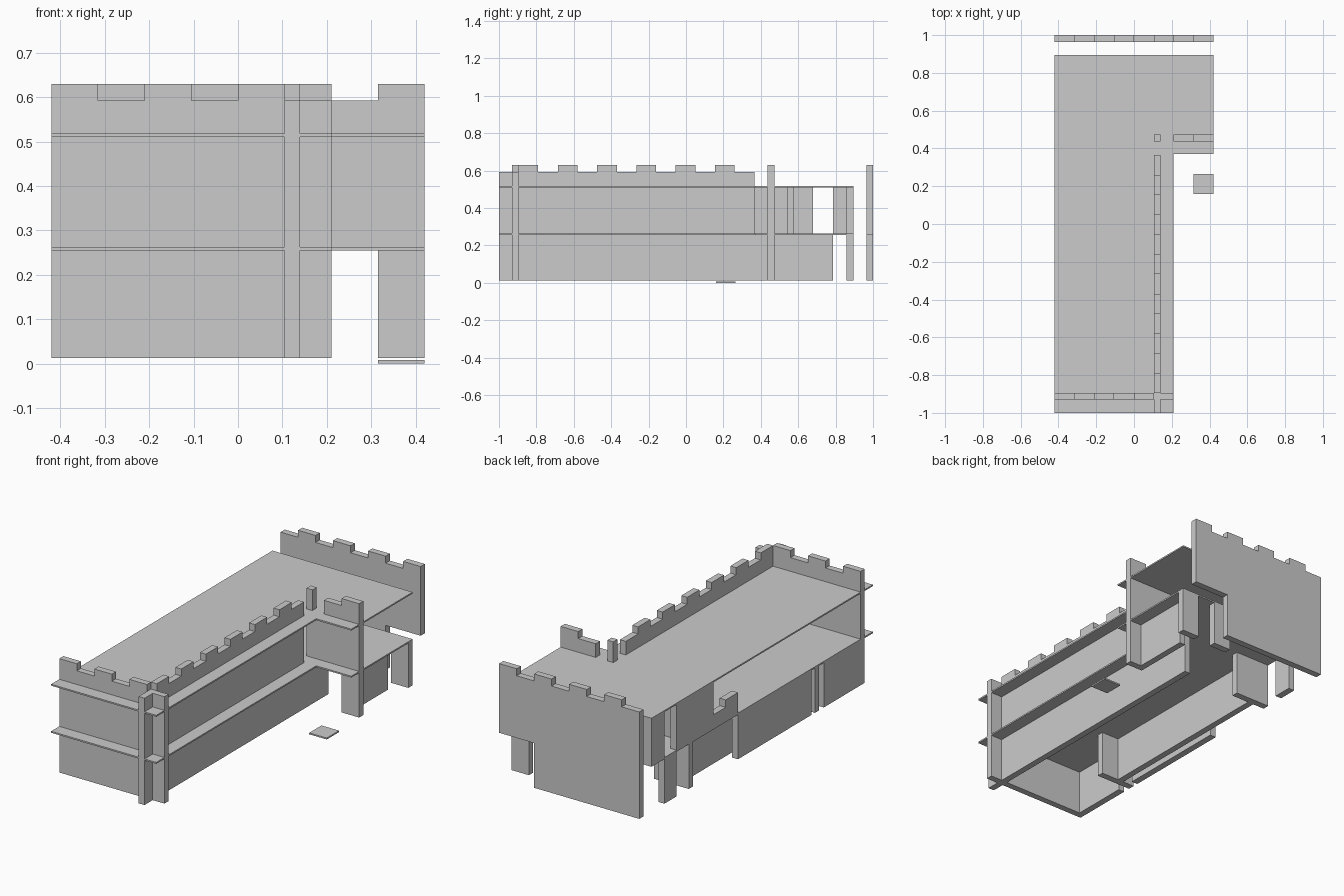
import bpy, bmesh

if "Cube" in bpy.data.objects:
    bpy.data.objects.remove(bpy.data.objects["Cube"])

U = 0.105           # merlon width
T = 0.036           # board thickness
B, F1, F2 = 0.013, 0.255, 0.51   # board bottom, lower and upper deck undersides
DECK = 0.008


def prism(name, pts, axis, lo, hi):
    """Extrude a 2D profile along an axis: profile is (y,z), (x,z) or (x,y)."""
    def at(p, d):
        return {'x': (d, p[0], p[1]), 'y': (p[0], d, p[1]), 'z': (p[0], p[1], d)}[axis]
    bm = bmesh.new()
    a = [bm.verts.new(at(p, lo)) for p in pts]
    b = [bm.verts.new(at(p, hi)) for p in pts]
    bm.faces.new(a)
    bm.faces.new(b)
    n = len(pts)
    for i in range(n):
        j = (i + 1) % n
        bm.faces.new((a[i], a[j], b[j], b[i]))
    bmesh.ops.recalc_face_normals(bm, faces=bm.faces)
    me = bpy.data.meshes.new(name)
    bm.to_mesh(me)
    bm.free()
    ob = bpy.data.objects.new(name, me)
    bpy.context.collection.objects.link(ob)
    return ob


def box(name, x0, x1, y0, y1, z0, z1):
    return prism(name, [(x0, y0), (x1, y0), (x1, y1), (x0, y1)], 'z', z0, z1)


def battlement(start, pattern, high=0.63, low=0.592):
    """Top edge of a wall, H = merlon, L = gap."""
    pts = []
    for i, c in enumerate(pattern):
        z = high if c == 'H' else low
        if not pts or pts[-1][1] != z:
            pts.append((start + i * U, z))
        else:
            pts.pop()
        pts.append((start + (i + 1) * U, z))
    return pts


# L-shaped decks
deck = [(-0.42, -1), (0.21, -1), (0.21, 0.37), (0.42, 0.37), (0.42, 0.895), (-0.42, 0.895)]
prism("lower_deck", deck, 'z', F1, F1 + DECK)
prism("upper_deck", deck, 'z', F2, F2 + DECK)

# front end wall
prism("front_wall", battlement(-0.42, "HLHLHL") + [(0.21, B), (-0.42, B)], 'y', -0.93, -0.895)

# back end wall with low cutout
prism("back_wall", battlement(-0.42, "LHLHLHLH")
      + [(0.42, F1), (0.21, F1), (0.21, B), (-0.42, B)], 'y', 0.964, 1.0)

# long side wall, longer below the lower deck
prism("side_wall", battlement(-1, "LHLHLHLHLHLHL")
      + [(0.365, F1), (0.575, F1), (0.575, B), (-1, B)], 'x', 0.105, 0.14)

# entrance wall with a gap for climbing and a single leg
prism("entrance_wall", [(0.105, F1), (0.315, F1), (0.315, B), (0.42, B), (0.42, 0.63),
                        (0.315, 0.63), (0.315, 0.592), (0.21, 0.592), (0.21, F2),
                        (0.14, F2), (0.14, 0.63), (0.105, 0.63)], 'y', 0.437, 0.437 + T)

# rail on the open side of the lower bunk
prism("bunk_rail", [(0.155, F1), (0.68, F1), (0.68, F2), (0.365, F2), (0.365, 0.335),
                    (0.26, 0.335), (0.26, 0.375), (0.155, 0.375)], 'x', -0.42, -0.42 + T)

# open side supports below the lower deck
for i, (y0, y1) in enumerate([(-0.895, -0.58), (-0.475, 0.155), (0.68, 0.785)]):
    box(f"side_support_{i}", -0.42, -0.42 + T, y0, y1, B, F1)

# inner frame below the lower bunk
box("inner_wall", -0.35, -0.315, -0.505, 0.54, B, F1)
for i, y in enumerate((-0.54, 0.54)):
    box(f"cross_panel_{i}", -0.42, -0.21, y, y + T, B, F1)

# legs and wall under the landing
for i, x in enumerate((0.105, 0.315)):
    box(f"back_leg_{i}", x, x + U, 0.858, 0.895, B, F1)
box("landing_wall", 0.315, 0.35, 0.473, 0.785, B, F1)

# supports between the decks
box("middle_cross_panel", -0.42, -0.21, 0.54, 0.54 + T, F1, F2)
box("middle_corner_side", -0.42, -0.42 + T, 0.785, 0.895, F1, F2)
box("middle_corner_back", -0.42 + T, -0.315, 0.858, 0.895, F1, F2)

# loose floor step
box("floor_plate", 0.315, 0.42, 0.16, 0.265, 0.0, 0.008)
